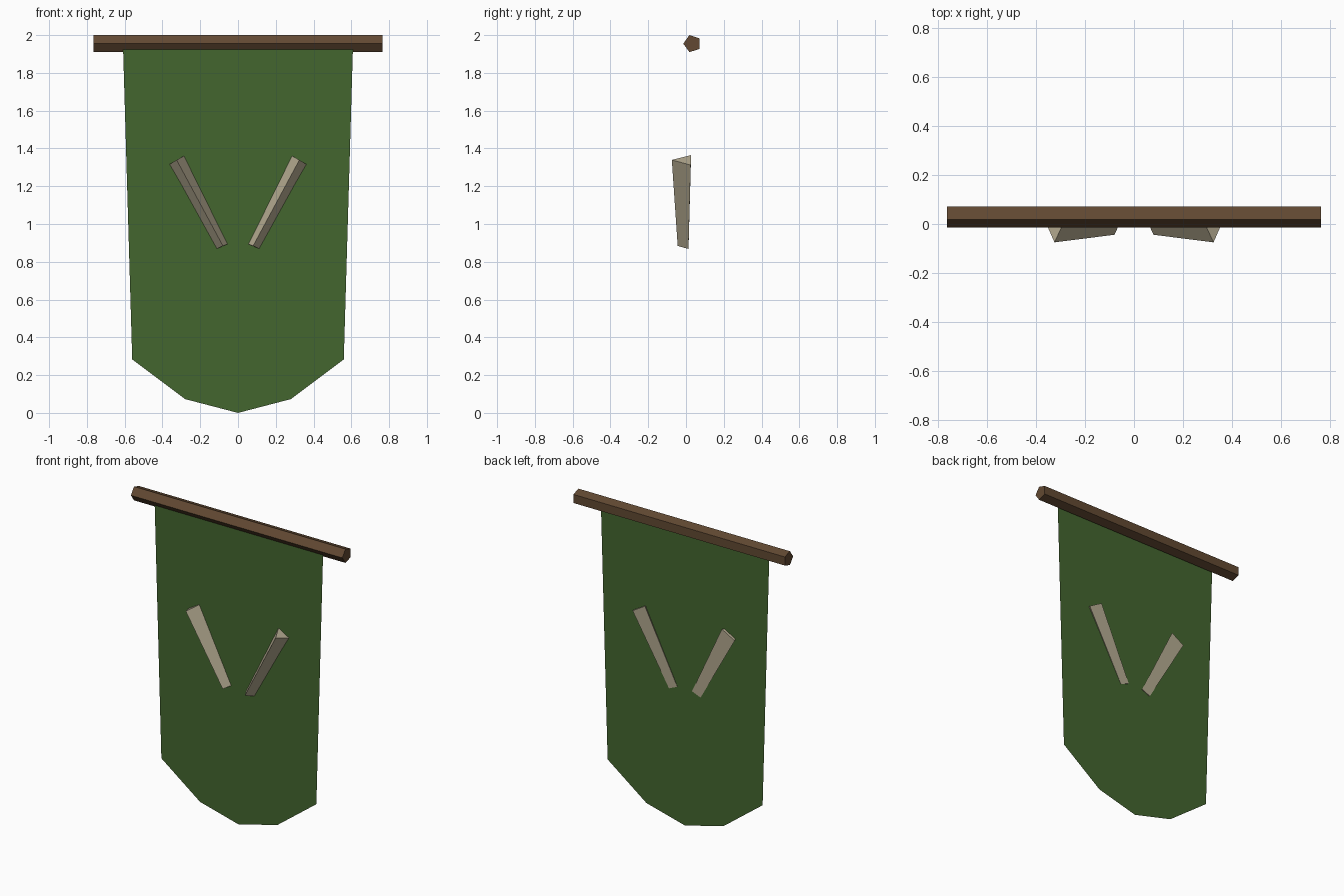
import bpy, math
from mathutils import Matrix

if "Cube" in bpy.data.objects:
    bpy.data.objects.remove(bpy.data.objects["Cube"])


def material(name, srgb):
    m = bpy.data.materials.new(name)
    lin = [((c / 255 + 0.055) / 1.055) ** 2.4 for c in srgb]
    m.diffuse_color = (*lin, 1)
    m.use_nodes = True
    m.node_tree.nodes["Principled BSDF"].inputs["Base Color"].default_value = m.diffuse_color
    return m


def mesh_object(name, verts, faces, mat):
    me = bpy.data.meshes.new(name)
    me.from_pydata(verts, [], faces)
    me.materials.append(mat)
    ob = bpy.data.objects.new(name, me)
    bpy.context.collection.objects.link(ob)
    return ob


def prism(name, ring_a, ring_b, mat):
    """Closed solid between two matching rings, with outward normals."""
    n = len(ring_a)
    faces = [(i, (i + 1) % n, n + (i + 1) % n, n + i) for i in range(n)]
    faces += [tuple(reversed(range(n))), tuple(range(n, 2 * n))]
    return mesh_object(name, ring_a + ring_b, faces, mat)


green = material("banner green", (68, 102, 47))
brown = material("pole brown", (98, 73, 50))
bone = material("tusk bone", (182, 172, 146))

# Five-sided pole with one corner facing forward
R, CY, CZ, HALF = 0.0475, 0.033, 1.955, 0.764
ring = [(CY - R * math.cos(k * math.tau / 5), CZ - R * math.sin(k * math.tau / 5))
        for k in range(5)]
ring.reverse()
prism("pole", [(-HALF, y, z) for y, z in ring], [(HALF, y, z) for y, z in ring], brown)

# Thin cloth sheet, tapering to a pointed lower hem
CLOTH_Y = 0.009
half = [(0.28, 0.073), (0.56, 0.283), (0.609, 1.95)]
outline = [(0, 0)] + half + [(-x, z) for x, z in reversed(half)]
mesh_object("banner_cloth", [(x, CLOTH_Y, z) for x, z in outline],
            [tuple(range(len(outline)))], green)

# Pair of three-sided tusks, wider at the top, ridge facing forward
bottom = [(0.053, 0.014, 0.894), (0.080, -0.044, 0.884), (0.114, 0.013, 0.868)]
top = [(0.278, 0.027, 1.365), (0.325, -0.075, 1.339), (0.369, 0.025, 1.312)]
prism("right_tusk", bottom, top, bone)
left = prism("left_tusk", bottom, top, bone)
left.data.transform(Matrix.Scale(-1, 4, (1, 0, 0)))
left.data.flip_normals()
